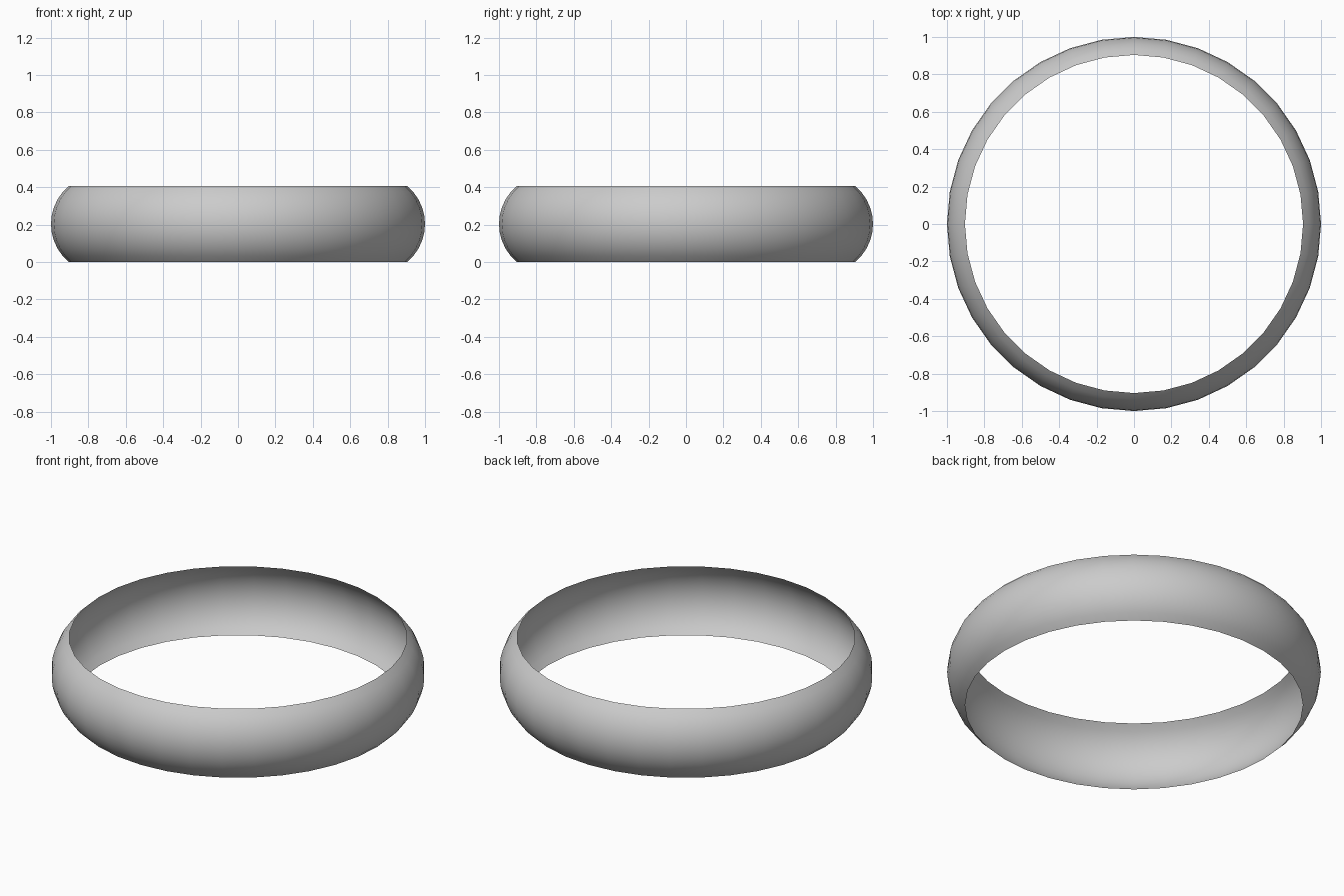
import bpy, bmesh, math
from mathutils import Matrix

if "Cube" in bpy.data.objects:
    bpy.data.objects.remove(bpy.data.objects["Cube"])

SEGMENTS = 36            # sides around the ring
STEPS = 10               # facets across the bulging band
HEIGHT = 0.407
BULGE = 0.096            # rim radius is 1 - BULGE

# arc radius and half angle from chord and bulge
half = HEIGHT / 2
radius = (half ** 2 + BULGE ** 2) / (2 * BULGE)
angle = math.asin(half / radius)

# bulging open band: arc profile spun around z
bm = bmesh.new()
profile = []
for i in range(STEPS + 1):
    a = -angle + 2 * angle * i / STEPS
    profile.append(bm.verts.new((1 - radius + radius * math.cos(a), 0,
                                 half + radius * math.sin(a))))
edges = [bm.edges.new(pair) for pair in zip(profile, profile[1:])]
bmesh.ops.spin(bm, geom=profile + edges, cent=(0, 0, 0), axis=(0, 0, 1),
               angle=math.tau, steps=SEGMENTS, use_duplicate=False)
bmesh.ops.remove_doubles(bm, verts=bm.verts[:], dist=1e-4)
bmesh.ops.recalc_face_normals(bm, faces=bm.faces[:])

# make the normals face outward
f = next(iter(bm.faces))
c = f.calc_center_median()
if f.normal.x * c.x + f.normal.y * c.y < 0:
    bmesh.ops.reverse_faces(bm, faces=bm.faces[:])
for f in bm.faces:
    f.smooth = True

mesh = bpy.data.meshes.new("ring_band")
bm.to_mesh(mesh)
bm.free()
ring = bpy.data.objects.new("ring_band", mesh)
bpy.context.collection.objects.link(ring)
